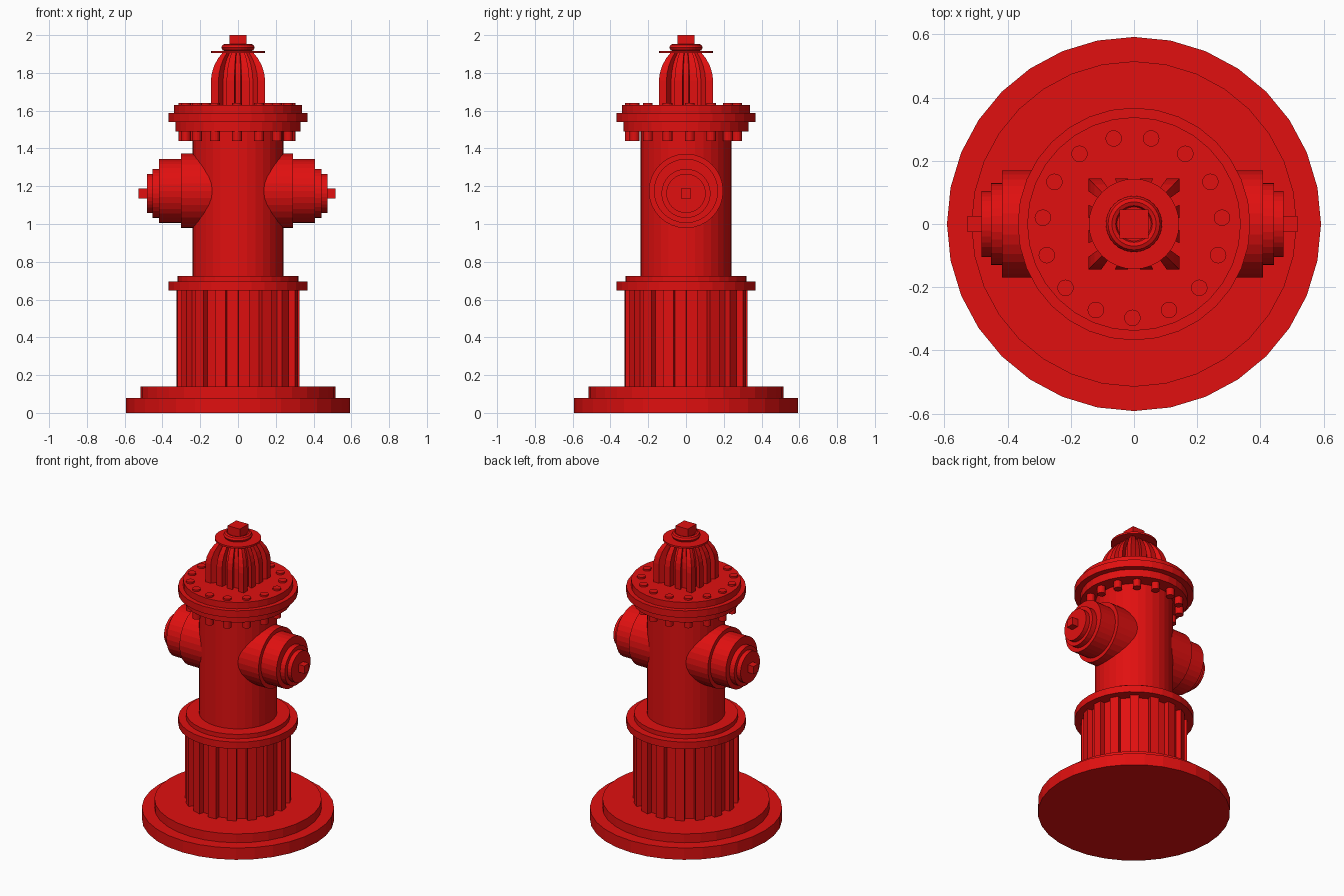
import bpy, bmesh, math
from mathutils import Matrix, Vector

if "Cube" in bpy.data.objects:
    bpy.data.objects.remove(bpy.data.objects["Cube"])

red = bpy.data.materials.new("hydrant red")
red.diffuse_color = (0.75, 0.005, 0.005, 1)
red.use_nodes = True
red.node_tree.nodes["Principled BSDF"].inputs["Base Color"].default_value = red.diffuse_color


def finish(bm, name):
    bmesh.ops.recalc_face_normals(bm, faces=bm.faces)
    me = bpy.data.meshes.new(name)
    bm.to_mesh(me)
    bm.free()
    me.materials.append(red)
    ob = bpy.data.objects.new(name, me)
    bpy.context.collection.objects.link(ob)
    return ob


def loft(bm, rings):
    """Skin a list of closed point rings and cap both ends."""
    loops = [[bm.verts.new(p) for p in ring] for ring in rings]
    n = len(loops[0])
    for a, b in zip(loops, loops[1:]):
        for i in range(n):
            j = (i + 1) % n
            bm.faces.new((a[i], a[j], b[j], b[i]))
    bm.faces.new(loops[0][::-1])
    bm.faces.new(loops[-1])


def lathe(name, profile, matrix=Matrix(), sides=32):
    """Turn (radius, height) pairs around the z axis."""
    bm = bmesh.new()
    rings = []
    for r, z in profile:
        rings.append([matrix @ Vector((r * math.cos(math.tau * i / sides),
                                       r * math.sin(math.tau * i / sides), z))
                      for i in range(sides)])
    loft(bm, rings)
    return finish(bm, name)


def box(name, size, centre):
    bm = bmesh.new()
    bmesh.ops.create_cube(bm, size=1, matrix=Matrix.Translation(centre) @ Matrix.Diagonal((*size, 1)))
    return finish(bm, name)


# stepped foot
lathe("base", [(.592, 0), (.592, .08), (.515, .08), (.515, .14)])

# fluted lower barrel: alternate panels raised from a 32-sided drum
bm = bmesh.new()
R, N, D = .292, 32, .034
ring = []
for i in range(0, N, 2):
    a, b = math.tau * i / N, math.tau * (i + 1) / N
    pa = Vector((math.cos(a), math.sin(a), 0)) * R
    pb = Vector((math.cos(b), math.sin(b), 0)) * R
    out = (pa + pb).normalized() * D
    ring += [pa, pa + out, pb + out, pb]
loft(bm, [[p + Vector((0, 0, z)) for p in ring] for z in (.13, .66)])
finish(bm, "fluted_barrel")

# collar and upper barrel
lathe("collar", [(.368, .648), (.368, .695), (.32, .695), (.32, .725)])
lathe("barrel", [(.24, .71), (.24, 1.5)])

# bonnet flange
lathe("flange", [(.33, 1.49), (.33, 1.54), (.368, 1.54), (.368, 1.587),
                 (.338, 1.587), (.338, 1.63)])

# ring of bolts, heads above and nuts below the flange
bm = bmesh.new()
for i in range(15):
    t = math.radians(-90 + 24 * i)
    x, y = -.005 + .285 * math.cos(t), -.01 + .287 * math.sin(t)
    for z0, z1 in ((1.44, 1.5), (1.62, 1.641)):
        bmesh.ops.create_cone(bm, cap_ends=True, segments=16, radius1=.026, radius2=.026,
                              depth=z1 - z0, matrix=Matrix.Translation((x, y, (z0 + z1) / 2)))
finish(bm, "flange_bolts")

# ribbed bonnet: a square section with grooves, closing in towards the top
side = [(-1, 1), (-.72, 1), (-.72, .76), (-.42, .76), (-.42, 1), (-.13, 1), (-.13, .76),
        (.13, .76), (.13, 1), (.42, 1), (.42, .76), (.72, .76), (.72, 1)]
section = []
for k in range(4):
    rot = Matrix.Rotation(k * math.pi / 2, 3, 'Z')
    section += [rot @ Vector((t * s, -s, 0)) * .144 for t, s in side]
bm = bmesh.new()
loft(bm, [[p * s + Vector((0, 0, z)) for p in section] for z, s in
          ((1.62, 1), (1.76, 1), (1.80, .96), (1.84, .87), (1.875, .74), (1.908, .56))])
finish(bm, "ribbed_bonnet")

# cap plate, rounded ring and operating nut
lathe("cap_plate", [(.143, 1.904), (.143, 1.916)])
lathe("cap_ring", [(.065, 1.914), (.082, 1.92), (.089, 1.934), (.082, 1.948),
                   (.07, 1.953), (.058, 1.948), (.054, 1.938)])
box("operating_nut", (.092, .092, .08), (0, 0, 1.96))

# two side outlets with stepped caps and square nuts
for label, s in (("left", -1), ("right", 1)):
    turn = Matrix.Rotation(s * math.pi / 2, 4, 'Y')
    dx = -.005
    lathe(label + "_outlet", [(.197, .05), (.197, .297), (.17, .297), (.17, .413)],
          Matrix.Translation((dx, 0, 1.175)) @ turn)
    lathe(label + "_outlet_cap", [(.13, .40), (.13, .448), (.104, .448), (.104, .478)],
          Matrix.Translation((dx, 0, 1.162)) @ turn)
    box(label + "_outlet_nut", (.08, .052, .052), (dx + s * .482, 0, 1.162))
